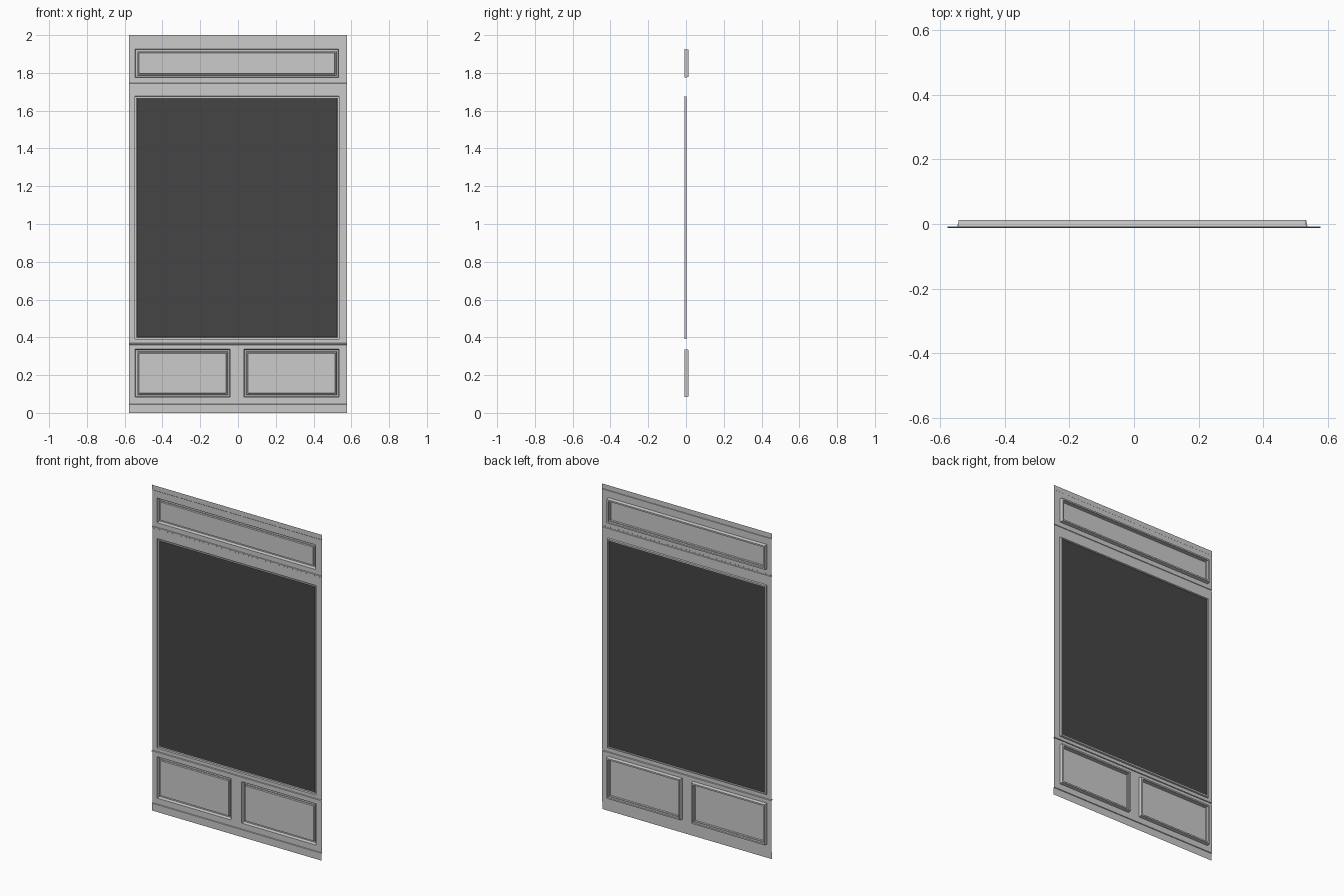
import bpy, bmesh

if "Cube" in bpy.data.objects:
    bpy.data.objects.remove(bpy.data.objects["Cube"])

W = 0.577          # half width of the sheet
FACE = -0.008      # front plane of the sheet

# openings: x0, x1, z0, z1
HEADER = (-0.545, 0.533, 1.775, 1.926)
WINDOW = (-0.546, 0.536, 0.390, 1.677)
LOWER_L = (-0.545, -0.042, 0.083, 0.337)
LOWER_R = (0.031, 0.535, 0.083, 0.337)
HOLES = [HEADER, WINDOW, LOWER_L, LOWER_R]


def finish(name, bm, color=None):
    mesh = bpy.data.meshes.new(name)
    bm.to_mesh(mesh)
    bm.free()
    ob = bpy.data.objects.new(name, mesh)
    bpy.context.collection.objects.link(ob)
    if color:
        mat = bpy.data.materials.new(name + "_color")
        mat.diffuse_color = color
        mat.use_nodes = True
        mat.node_tree.nodes["Principled BSDF"].inputs["Base Color"].default_value = mat.diffuse_color
        mesh.materials.append(mat)
    return ob


def rect(bm, hole, inset, y):
    x0, x1, z0, z1 = hole
    i = inset
    return [bm.verts.new((x, y, z)) for x, z in
            ((x0 + i, z0 + i), (x1 - i, z0 + i), (x1 - i, z1 - i), (x0 + i, z1 - i))]


def loft(name, hole, profile, fill=False):
    """Stack of rectangles following (inset, y) steps."""
    bm = bmesh.new()
    rings = [rect(bm, hole, i, y) for i, y in profile]
    for a, b in zip(rings, rings[1:]):
        for k in range(4):
            n = (k + 1) % 4
            bm.faces.new((a[k], a[n], b[n], b[k]))
    if fill:
        bm.faces.new(rings[-1])
    return finish(name, bm)


# Front sheet: thin skin with small horizontal ledges and four openings
rows = [(0, -0.012), (0.045, -0.012), (0.047, FACE), (0.360, FACE), (0.362, -0.013),
        (0.368, -0.013), (0.370, FACE), (1.735, FACE), (1.737, -0.011),
        (1.745, -0.011), (1.747, FACE), (1.968, FACE), (1.970, -0.010), (2.0, -0.010)]
rows += [(z, FACE) for z in {v for h in HOLES for v in h[2:]}]
rows.sort()
cols = sorted({-W, W} | {v for h in HOLES for v in h[:2]})
bm = bmesh.new()
grid = [[bm.verts.new((x, y, z)) for x in cols] for z, y in rows]
for r in range(len(rows) - 1):
    for c in range(len(cols) - 1):
        cx = (cols[c] + cols[c + 1]) / 2
        cz = (rows[r][0] + rows[r + 1][0]) / 2
        if any(h[0] < cx < h[1] and h[2] < cz < h[3] for h in HOLES):
            continue
        bm.faces.new((grid[r][c], grid[r][c + 1], grid[r + 1][c + 1], grid[r + 1][c]))
finish("front_sheet", bm)

# Sunken panels: groove moulding pressed backwards around a flat field
groove = [(0, FACE), (0.003, 0.013), (0.012, 0.013), (0.014, 0.004),
          (0.019, 0.004), (0.022, -0.002)]
for name, hole in (("header_panel", HEADER), ("lower_panel_left", LOWER_L),
                   ("lower_panel_right", LOWER_R)):
    loft(name, hole, groove, fill=True)

# Window surround and dark pane
loft("window_surround", WINDOW, [(0, FACE), (0.002, 0.002), (0.009, 0.002), (0.011, -0.002)])
bm = bmesh.new()
bm.faces.new(rect(bm, WINDOW, 0.011, -0.002))
finish("window_pane", bm, (0.06, 0.06, 0.06, 1))
